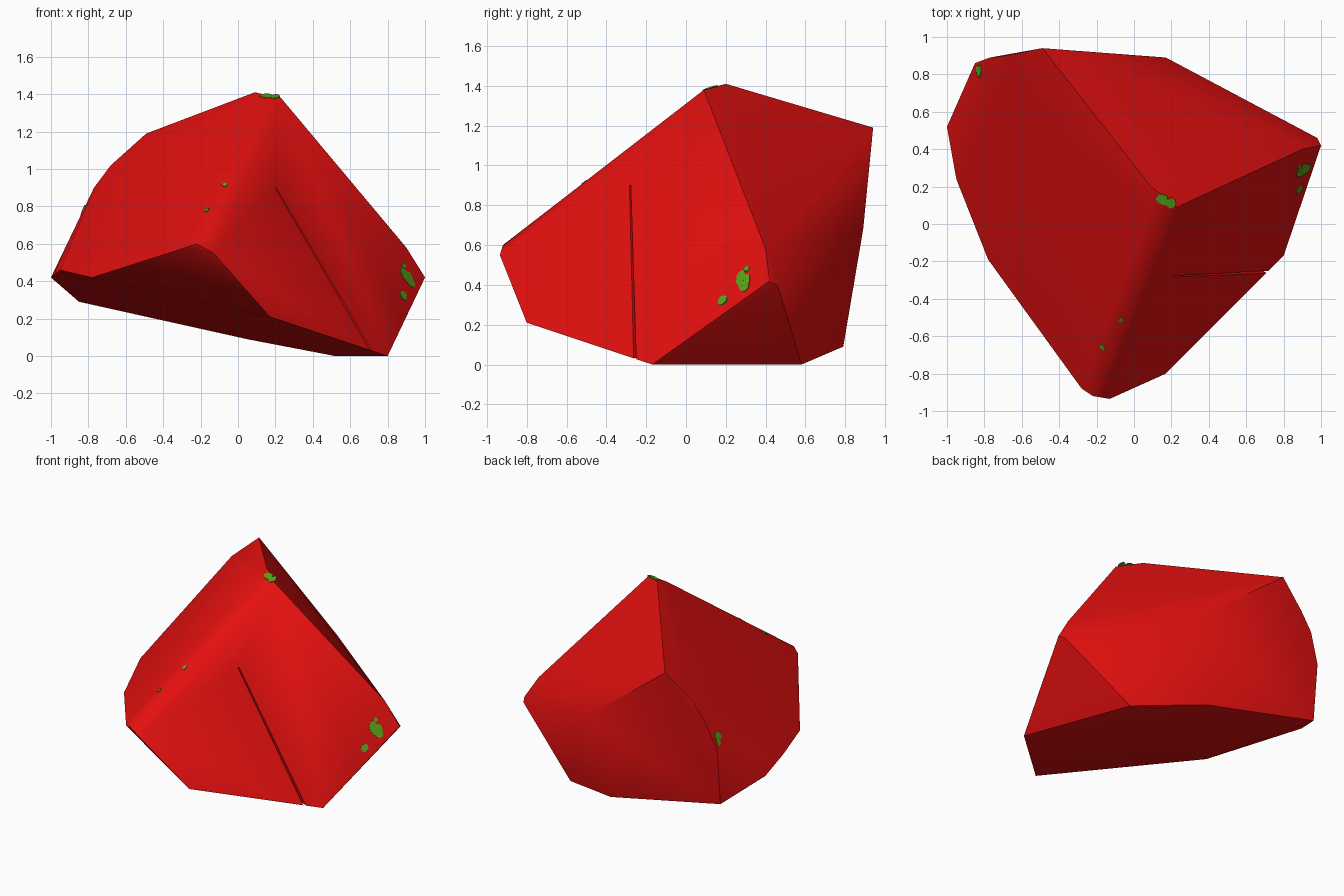
import bpy, bmesh, math, random
from mathutils import Vector

if "Cube" in bpy.data.objects:
    bpy.data.objects.remove(bpy.data.objects["Cube"])

random.seed(3)

def material(name, rgb):
    m = bpy.data.materials.new(name)
    m.diffuse_color = (*rgb, 1)
    m.use_nodes = True
    m.node_tree.nodes["Principled BSDF"].inputs["Base Color"].default_value = m.diffuse_color
    return m

red = material("red stone", (0.78, 0.005, 0.005))
green = material("green moss", (0.10, 0.36, 0.01))

def mesh_object(name, bm, mat):
    bmesh.ops.recalc_face_normals(bm, faces=bm.faces)
    me = bpy.data.meshes.new(name)
    bm.to_mesh(me)
    bm.free()
    ob = bpy.data.objects.new(name, me)
    bpy.context.collection.objects.link(ob)
    me.materials.append(mat)
    return ob

# Rock: faceted hull around its corner points
corners = [
    (0.09, 0.20, 1.41), (0.23, 0.09, 1.38), (0.09, 0.09, 1.37),            # summit
    (-0.49, 0.94, 1.19), (-0.68, 0.90, 1.02), (-0.77, 0.89, 0.90),         # back ridge
    (-0.85, 0.86, 0.70), (-0.85, 0.82, 0.29), (0.17, 0.89, 0.68),
    (-1.0, 0.52, 0.42), (-0.95, 0.24, 0.46), (-0.78, -0.19, 0.42),         # left side
    (-0.28, -0.88, 0.58), (-0.22, -0.92, 0.60), (-0.13, -0.935, 0.55),     # front tip
    (0.17, -0.80, 0.21), (0.05, 0.79, 0.09), (0.52, 0.58, 0.0),            # underside
    (0.80, -0.17, 0.0), (0.89, 0.10, 0.20),
    (1.0, 0.42, 0.42), (0.98, 0.46, 0.40), (0.90, 0.40, 0.58),             # right tip
]
bm = bmesh.new()
for c in corners:
    bm.verts.new(c)
res = bmesh.ops.convex_hull(bm, input=bm.verts)
bmesh.ops.delete(bm, geom=[v for v in bm.verts if not v.link_faces], context='VERTS')
rock = mesh_object("rock", bm, red)

def on_surface(p):
    _, loc, nor, _ = rock.closest_point_on_mesh(Vector(p))
    return loc, nor

# Moss flecks: thin irregular plates lying on the rock
flecks = [
    ((0.15, 0.13, 1.39), 0.035), ((0.20, 0.11, 1.39), 0.03),
    ((0.93, 0.27, 0.43), 0.042), ((0.93, 0.25, 0.47), 0.03), ((0.93, 0.29, 0.39), 0.03),
    ((0.92, 0.28, 0.50), 0.016), ((0.90, 0.175, 0.33), 0.025),
    ((-0.84, 0.82, 0.78), 0.030), ((-0.85, 0.83, 0.74), 0.022),
    ((-0.07, -0.50, 0.90), 0.016), ((-0.17, -0.66, 0.78), 0.016),
]
bm = bmesh.new()
for p, r in flecks:
    loc, nor = on_surface(p)
    rot = nor.to_track_quat('Z', 'Y')
    rim = []
    for i in range(8):
        a = i * math.tau / 8
        q = r * random.uniform(0.75, 1.2)
        rim.append((loc + rot @ Vector((q * math.cos(a), q * math.sin(a), 0)), nor))
    low = [bm.verts.new(v - n * 0.003) for v, n in rim]
    top = [bm.verts.new(v + n * 0.004) for v, n in rim]
    bm.faces.new(top)
    bm.faces.new(low[::-1])
    for i in range(8):
        j = (i + 1) % 8
        bm.faces.new((low[i], low[j], top[j], top[i]))
mesh_object("moss_flecks", bm, green)

# Crack: narrow V groove down the front right face
a, na = on_surface((0.20, -0.28, 0.90))
b, nb = on_surface((0.74, -0.28, 0.05))
side = (b - a).cross(na).normalized()
b = b + (b - a) * 0.08
bm = bmesh.new()
ends = []
for p, w in ((a, 0.008), (b, 0.016)):
    ends.append([bm.verts.new(p + na * h + side * s)
                 for h, s in ((0.03, w), (0.03, -w), (-0.03, 0))])
bm.faces.new(ends[0])
bm.faces.new(ends[1][::-1])
for i in range(3):
    j = (i + 1) % 3
    bm.faces.new((ends[0][i], ends[0][j], ends[1][j], ends[1][i]))
cutter = mesh_object("crack_cutter", bm, red)
cutter.hide_render = True
cutter.hide_set(True)
mod = rock.modifiers.new("crack", 'BOOLEAN')
mod.object = cutter
mod.operation = 'DIFFERENCE'
mod.solver = 'EXACT'
bpy.context.view_layer.objects.active = rock
rock.select_set(True)
bpy.ops.object.modifier_apply(modifier="crack")
bpy.data.objects.remove(cutter)

# Soft shading with only the sharpest edges kept
bpy.ops.object.shade_smooth_by_angle(angle=math.radians(50))
